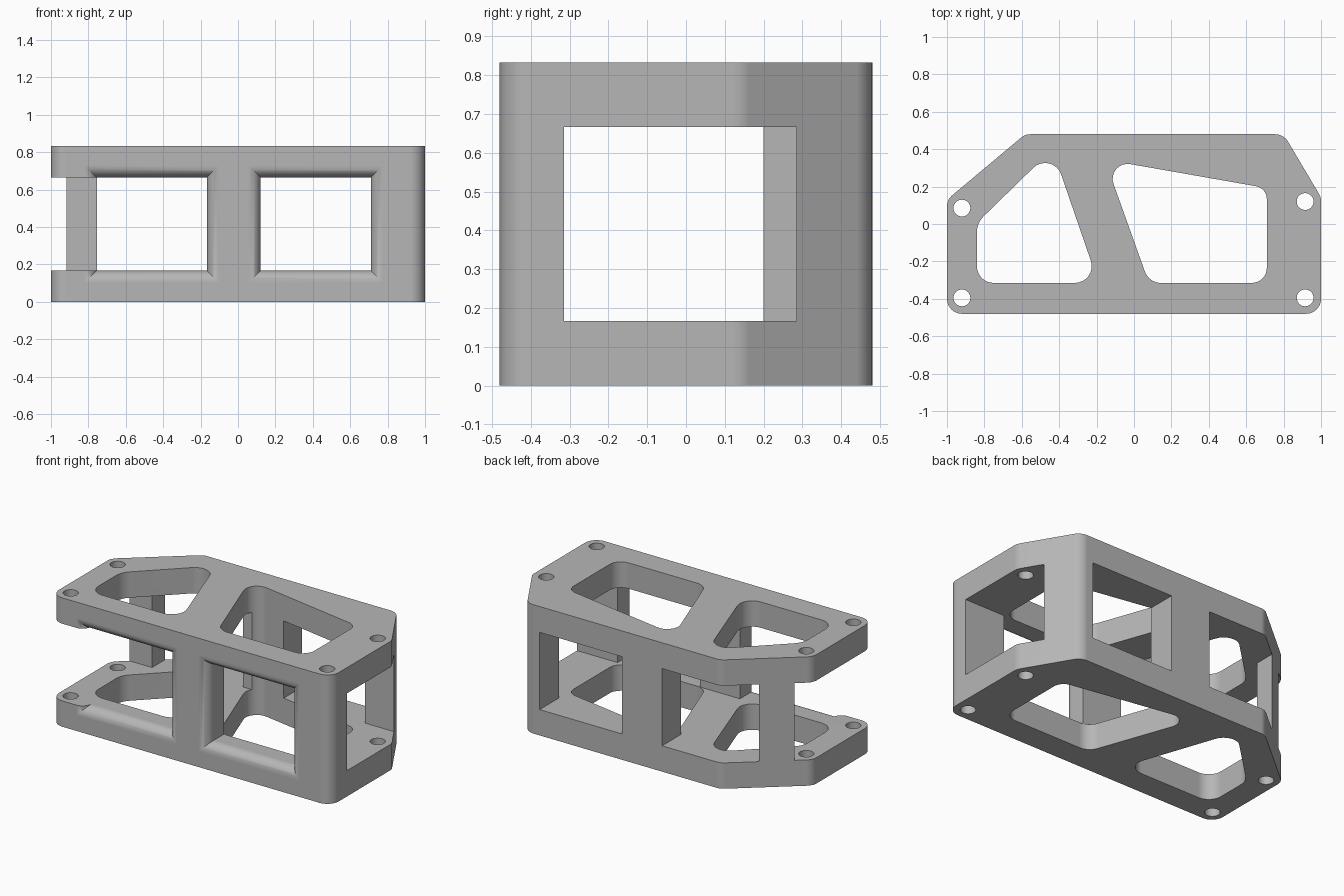
import bpy, bmesh, math
from mathutils import Vector

cube = bpy.data.objects.get("Cube")
if cube:
    bpy.data.objects.remove(cube, do_unlink=True)

HEIGHT, PLATE, FRONT = 0.833, 0.167, -0.48
FLARE = 0.065
WINDOWS = ((-0.755, -0.165), (0.12, 0.71))   # x spans of the bays
SIDE_FRONT, SIDE_BACK = -0.315, 0.285        # y span of the side opening

metal = bpy.data.materials.new("satin_grey")
metal.use_nodes = True
grey = (0.47, 0.47, 0.47, 1)
metal.diffuse_color = grey
metal.node_tree.nodes["Principled BSDF"].inputs["Base Color"].default_value = grey


def rounded(corners, steps=8):
    """Round each (x, y, radius) corner of a counter-clockwise outline."""
    out = []
    for i, (x, y, r) in enumerate(corners):
        p = Vector((x, y))
        a = (Vector(corners[i - 1][:2]) - p).normalized()
        b = (Vector(corners[(i + 1) % len(corners)][:2]) - p).normalized()
        half = a.angle(b) / 2
        centre = p + (a + b).normalized() * (r / math.sin(half))
        reach = r / math.tan(half)
        start, end = p + a * reach - centre, p + b * reach - centre
        a0 = math.atan2(start.y, start.x)
        turn = math.atan2(start.x * end.y - start.y * end.x, start.dot(end))
        for k in range(steps + 1):
            t = a0 + turn * k / steps
            out.append((centre.x + r * math.cos(t), centre.y + r * math.sin(t)))
    return out


def loft(name, rings):
    """Closed solid through rings of equal point count."""
    bm = bmesh.new()
    loops = [[bm.verts.new(p) for p in ring] for ring in rings]
    n = len(loops[0])
    for low, high in zip(loops, loops[1:]):
        for i in range(n):
            j = (i + 1) % n
            bm.faces.new((low[i], low[j], high[j], high[i]))
    bm.faces.new(loops[0][::-1])
    bm.faces.new(loops[-1])
    bmesh.ops.recalc_face_normals(bm, faces=bm.faces)
    mesh = bpy.data.meshes.new(name)
    bm.to_mesh(mesh)
    bm.free()
    mesh.materials.append(metal)
    obj = bpy.data.objects.new(name, mesh)
    bpy.context.collection.objects.link(obj)
    return obj


def prism(name, outline, z0, z1):
    return loft(name, [[(x, y, z) for x, y in outline] for z in (z0, z1)])


# Outer body
frame = prism("bracket_frame", rounded([
    (-1, FRONT, 0.08), (1, FRONT, 0.08), (1, 0.143, 0.08),
    (0.80, 0.48, 0.08), (-0.582, 0.48, 0.08), (-1, 0.13, 0.08)]), 0, HEIGHT)

cutters = []

# Space between the plates, leaving only the posts
(l0, l1), (r0, r1) = WINDOWS
far = 2
cutters.append(prism("bay_cutter", [
    (-far, -far), (l1, -far), (l1, SIDE_FRONT), (r0, SIDE_FRONT), (r0, -far),
    (r1, -far), (r1, SIDE_FRONT), (far, SIDE_FRONT), (far, SIDE_BACK),
    (r1, SIDE_BACK), (r1, far), (r0, far), (r0, SIDE_BACK), (l1, SIDE_BACK),
    (l1, far), (l0, far), (l0, 0.2), (-far, 0.2)], PLATE, HEIGHT - PLATE))

# Lightening pockets through both plates
pockets = (
    [(-0.84, -0.315, 0.09), (-0.19, -0.315, 0.09),
     (-0.436, 0.40, 0.09), (-0.84, 0.006, 0.12)],
    [(0.08, -0.315, 0.09), (0.71, -0.315, 0.08),
     (0.71, 0.192, 0.07), (-0.156, 0.344, 0.08)])
for pocket in pockets:
    cutters.append(prism("pocket_cutter", rounded(pocket), -1, far))

# Bolt holes
for x, y in ((-0.92, 0.085), (-0.92, -0.395), (0.915, 0.12), (0.915, -0.395)):
    circle = [(x + 0.045 * math.cos(k * math.tau / 32),
               y + 0.045 * math.sin(k * math.tau / 32)) for k in range(32)]
    cutters.append(prism("bolt_cutter", circle, -1, far))

# Rounded flares around the front windows
profile = [(-0.01, FLARE + 0.05)]
for k in range(9):
    a = k / 8 * math.pi / 2
    profile.append((FLARE * (1 - math.cos(a)), FLARE * (1 - math.sin(a))))
profile.append((FLARE + 0.01, -0.1))
for x0, x1 in WINDOWS:
    rings = []
    for grow, depth in profile:
        y = FRONT + depth
        low, high = PLATE - grow, HEIGHT - PLATE + grow
        rings.append([(x0 - grow, y, low), (x1 + grow, y, low),
                      (x1 + grow, y, high), (x0 - grow, y, high)])
    cutters.append(loft("flare_cutter", rings))

# Cut everything, then discard the cutters
bpy.context.view_layer.objects.active = frame
frame.select_set(True)
for cutter in cutters:
    cutter.hide_render = True
    mod = frame.modifiers.new("cut", "BOOLEAN")
    mod.operation = "DIFFERENCE"
    mod.solver = "EXACT"
    mod.object = cutter
    bpy.ops.object.modifier_apply(modifier=mod.name)
    bpy.data.objects.remove(cutter, do_unlink=True)

# Smooth rounded corners, crisp edges
bpy.ops.object.shade_smooth_by_angle(angle=math.radians(30))
normals = frame.modifiers.new("face_normals", "WEIGHTED_NORMAL")
normals.keep_sharp = True
